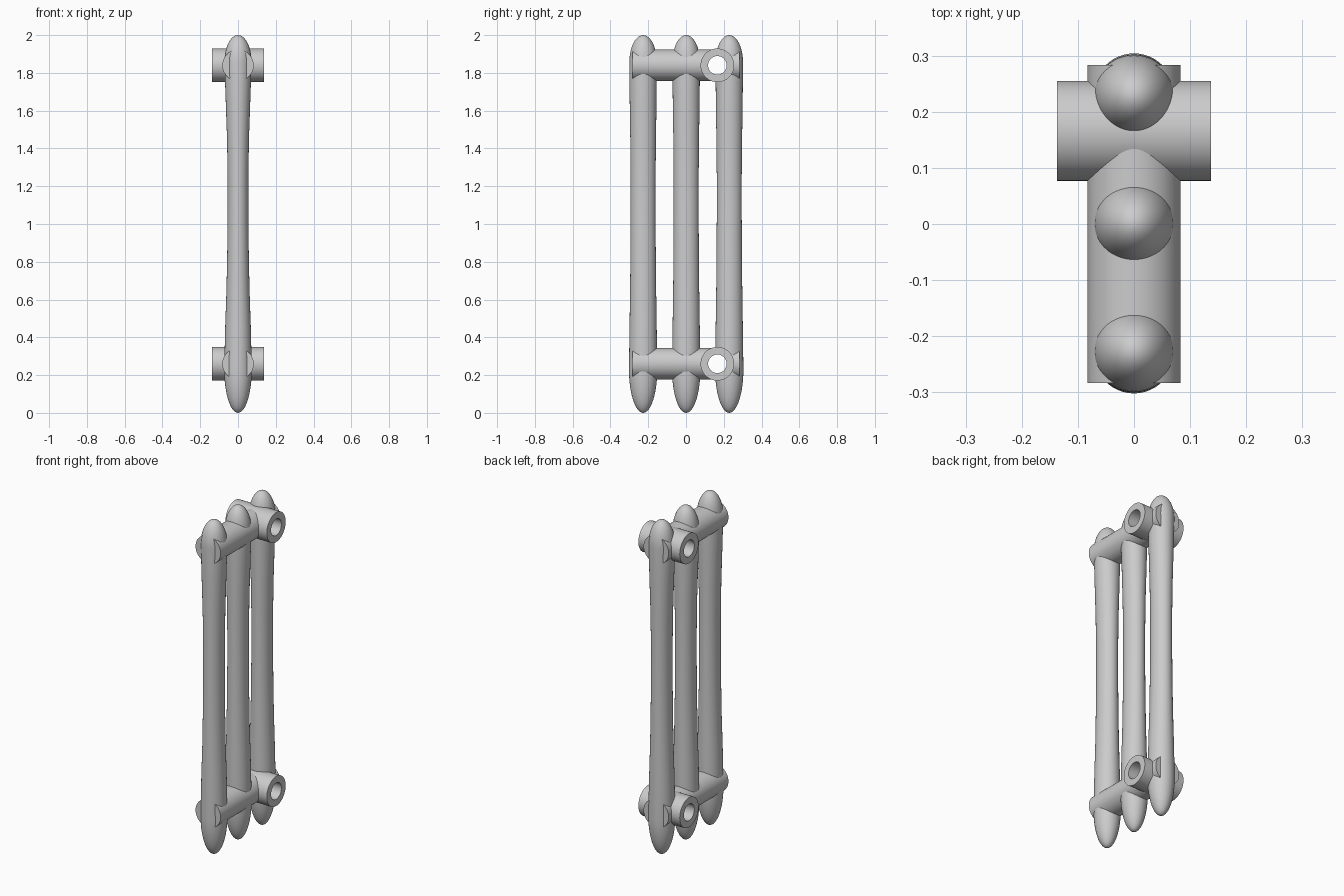
import bpy, bmesh, math
from mathutils import Matrix

if "Cube" in bpy.data.objects:
    bpy.data.objects.remove(bpy.data.objects["Cube"])

iron = bpy.data.materials.new("cast_iron_grey")
iron.diffuse_color = (0.6, 0.6, 0.6, 1)
iron.use_nodes = True
iron.node_tree.nodes["Principled BSDF"].inputs["Base Color"].default_value = iron.diffuse_color

HUB_Y = 0.166           # connector hub axis
LEVELS = {"lower": 0.26, "upper": 1.84}


def add_object(name, bm):
    bmesh.ops.recalc_face_normals(bm, faces=bm.faces)
    mesh = bpy.data.meshes.new(name)
    bm.to_mesh(mesh)
    bm.free()
    mesh.materials.append(iron)
    ob = bpy.data.objects.new(name, mesh)
    bpy.context.collection.objects.link(ob)
    return ob


def cylinder(name, radius, length, axis, y, z, sides=64):
    bm = bmesh.new()
    bmesh.ops.create_cone(bm, cap_ends=True, segments=sides, radius1=radius,
                          radius2=radius, depth=length)
    turn = Matrix.Rotation(math.pi / 2, 4, 'Y' if axis == 'X' else 'X')
    bmesh.ops.transform(bm, matrix=Matrix.Translation((0, y, z)) @ turn, verts=bm.verts)
    return add_object(name, bm)


def column(name, y, sides=48):
    # rows of height, half width in x, half width in y
    rows = []
    low, high = 0.23, 0.145
    for i in range(1, 13):                       # lower rounded end
        a = i / 12 * math.pi / 2
        rows.append((low * (1 - math.cos(a)), 0.073 * math.sin(a), 0.075 * math.sin(a)))
    rows += [(0.45, 0.068, 0.072), (0.65, 0.061, 0.069), (0.85, 0.057, 0.067),
             (1.05, 0.055, 0.066), (1.25, 0.055, 0.066), (1.45, 0.058, 0.068),
             (1.65, 0.065, 0.071)]
    for i in range(12):                          # upper rounded end
        a = i / 12 * math.pi / 2
        rows.append((2 - high + high * math.sin(a), 0.072 * math.cos(a), 0.073 * math.cos(a)))
    bm = bmesh.new()
    rings = []
    for z, rx, ry in rows:
        rings.append([bm.verts.new((rx * math.cos(t), y + ry * math.sin(t), z))
                      for t in (2 * math.pi * k / sides for k in range(sides))])
    tips = bm.verts.new((0, y, 0)), bm.verts.new((0, y, 2))
    for k in range(sides):
        n = (k + 1) % sides
        for a, b in zip(rings, rings[1:]):
            bm.faces.new((a[k], a[n], b[n], b[k]))
        bm.faces.new((tips[0], rings[0][n], rings[0][k]))
        bm.faces.new((tips[1], rings[-1][k], rings[-1][n]))
    return add_object(name, bm)


# Three upright columns
parts = [column(n + "_column", y) for n, y in
         (("front", -0.227), ("middle", 0.001), ("back", 0.229))]

# Cross tubes and sideways connector hubs
bores = []
for level, z in LEVELS.items():
    parts.append(cylinder(level + "_cross_tube", 0.083, 0.566, 'Y', 0, z))
    parts.append(cylinder(level + "_connector_hub", 0.089, 0.274, 'X', HUB_Y, z))
    bore = cylinder(level + "_bore_cutter", 0.049, 0.6, 'X', HUB_Y, z)
    bore.hide_render = True
    bores.append(bore)

# Through holes
for ob in parts:
    bpy.context.view_layer.objects.active = ob
    if not ob.name.startswith(("front", "middle")):
        for bore in bores:
            if ob.name.split("_")[0] in ("back", bore.name.split("_")[0]):
                mod = ob.modifiers.new("bore", 'BOOLEAN')
                mod.operation = 'DIFFERENCE'
                mod.solver = 'EXACT'
                mod.object = bore
                bpy.ops.object.modifier_apply(modifier=mod.name)

for bore in bores:
    bpy.data.objects.remove(bore)

# Smooth curved walls, crisp rims
bpy.ops.object.select_all(action='DESELECT')
for ob in parts:
    ob.select_set(True)
bpy.context.view_layer.objects.active = parts[0]
bpy.ops.object.shade_smooth_by_angle(angle=math.radians(35))
